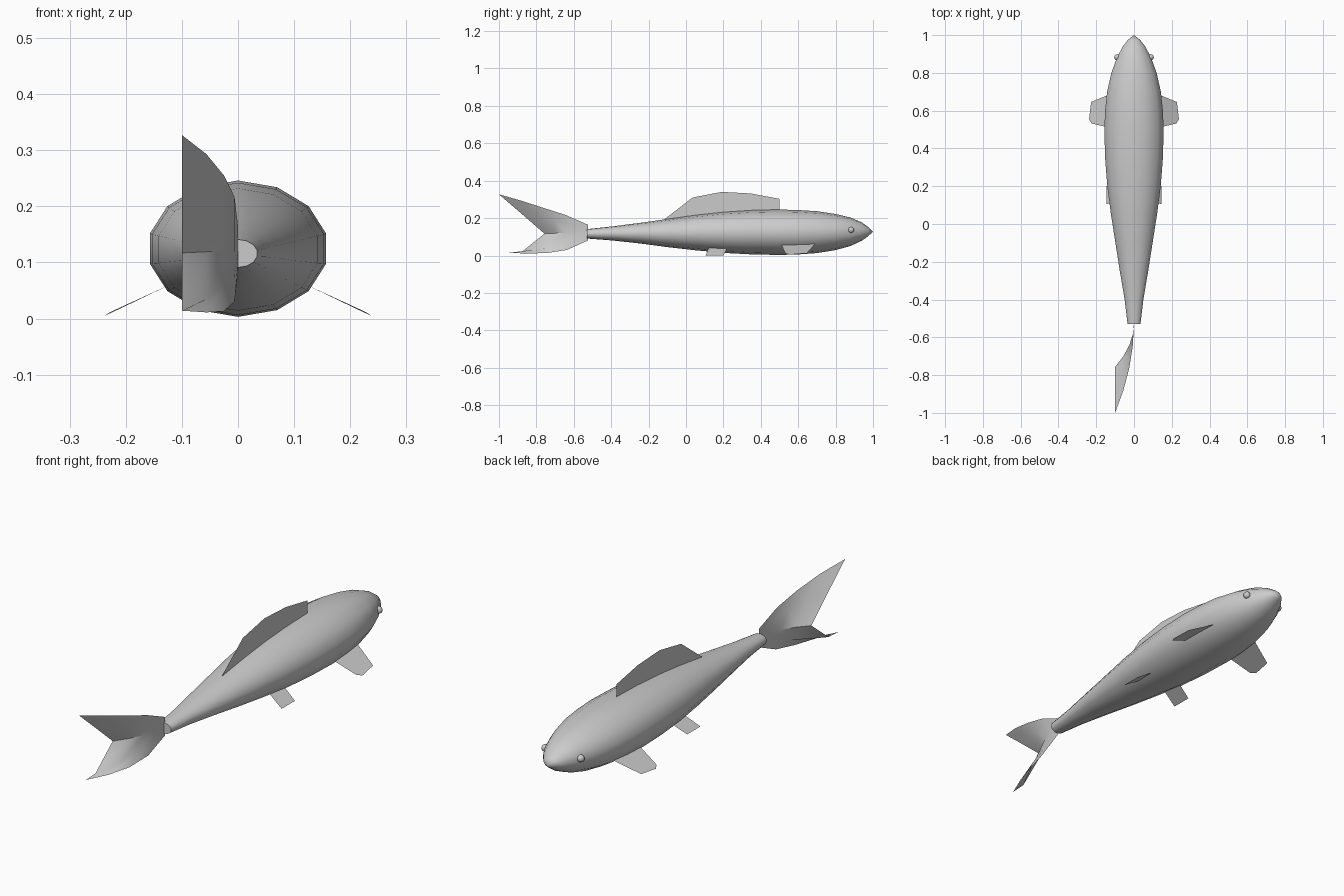
import bpy, math


def make(name, verts, faces, smooth=True):
    me = bpy.data.meshes.new(name)
    me.from_pydata(verts, [], faces)
    me.update()
    ob = bpy.data.objects.new(name, me)
    bpy.context.collection.objects.link(ob)
    if smooth:
        bpy.ops.object.select_all(action='DESELECT')
        ob.select_set(True)
        bpy.context.view_layer.objects.active = ob
        bpy.ops.object.shade_smooth_by_angle(angle=math.radians(40))
    return ob


# Body: 14-sided elliptical rings lofted from tail stalk to nose
# (y, half width, bottom z, top z)
stations = [
    (-0.53, 0.035, 0.091, 0.141), (-0.40, 0.051, 0.081, 0.155),
    (-0.25, 0.077, 0.065, 0.174), (-0.10, 0.101, 0.045, 0.195),
    (0.05, 0.125, 0.028, 0.216), (0.20, 0.145, 0.014, 0.232),
    (0.35, 0.157, 0.006, 0.242), (0.50, 0.161, 0.003, 0.246),
    (0.60, 0.157, 0.006, 0.243), (0.70, 0.146, 0.013, 0.237),
    (0.80, 0.123, 0.029, 0.222), (0.88, 0.093, 0.051, 0.203),
    (0.94, 0.061, 0.079, 0.177), (0.975, 0.033, 0.104, 0.152),
]
N = 14
verts, faces = [], []
for y, w, lo, hi in stations:
    for k in range(N):
        a = 2 * math.pi * k / N
        verts.append((w * math.sin(a), y, (lo + hi) / 2 + (hi - lo) / 2 * math.cos(a)))
for r in range(len(stations) - 1):
    for k in range(N):
        n = (k + 1) % N
        faces.append((r * N + k, r * N + n, r * N + N + n, r * N + N + k))
faces.append(tuple(reversed(range(N))))
tip, last = len(verts), (len(stations) - 1) * N
verts.append((0, 1.0, 0.128))
faces += [(last + k, last + (k + 1) % N, tip) for k in range(N)]
make("body", verts, faces)

# Tail fin: forked sheet bending sideways towards the rear
# rows of (y, z) from top edge to bottom edge, along the fin length
rows = [
    [(-0.525, 0.165), (-0.644, 0.217), (-0.763, 0.255), (-0.881, 0.293), (-1.0, 0.327)],
    [(-0.525, 0.143), (-0.614, 0.169), (-0.703, 0.189), (-0.791, 0.208), (-0.88, 0.224)],
    [(-0.525, 0.122), (-0.584, 0.121), (-0.642, 0.120), (-0.70, 0.119), (-0.757, 0.117)],
    [(-0.525, 0.101), (-0.608, 0.075), (-0.69, 0.058), (-0.78, 0.035), (-0.88, 0.018)],
    [(-0.525, 0.080), (-0.636, 0.030), (-0.745, 0.013), (-0.85, 0.011), (-0.95, 0.014)],
]
tv = [(-0.1 * (i / 4) ** 2, y, z) for row in rows for i, (y, z) in enumerate(row)]
tf = [(r * 5 + i, r * 5 + i + 1, r * 5 + i + 6, r * 5 + i + 5)
      for r in range(4) for i in range(4)]
make("tail_fin", tv, tf)

# Dorsal fin: upright sheet along the back
edge = [(-0.12, 0.19), (0.035, 0.31), (0.19, 0.34), (0.345, 0.332), (0.50, 0.303)]
base = [(-0.12, 0.18), (0.035, 0.205), (0.19, 0.225), (0.345, 0.235), (0.50, 0.24)]
make("dorsal_fin", [(0, y, z) for y, z in edge + base],
     [(i, i + 1, i + 6, i + 5) for i in range(4)])

# Paired fins and eyes on both sides
pectoral = [(0.12, 0.69, 0.061), (0.227, 0.646, 0.012), (0.238, 0.555, 0.005),
            (0.224, 0.532, 0.011), (0.12, 0.508, 0.061)]
pelvic = [(0.06, 0.225, 0.05), (0.146, 0.20, 0.0), (0.146, 0.105, 0.0), (0.06, 0.125, 0.05)]
for side, s in (("right", 1), ("left", -1)):
    for name, pts in (("pectoral_fin", pectoral), ("pelvic_fin", pelvic)):
        make(f"{name}_{side}", [(s * x, y, z) for x, y, z in pts],
             [tuple(range(len(pts)))], False)
    bpy.ops.mesh.primitive_uv_sphere_add(segments=16, ring_count=10, radius=0.016,
                                         location=(s * 0.089, 0.883, 0.137))
    eye = bpy.context.object
    eye.name = f"eye_{side}"
    bpy.ops.object.shade_smooth()
